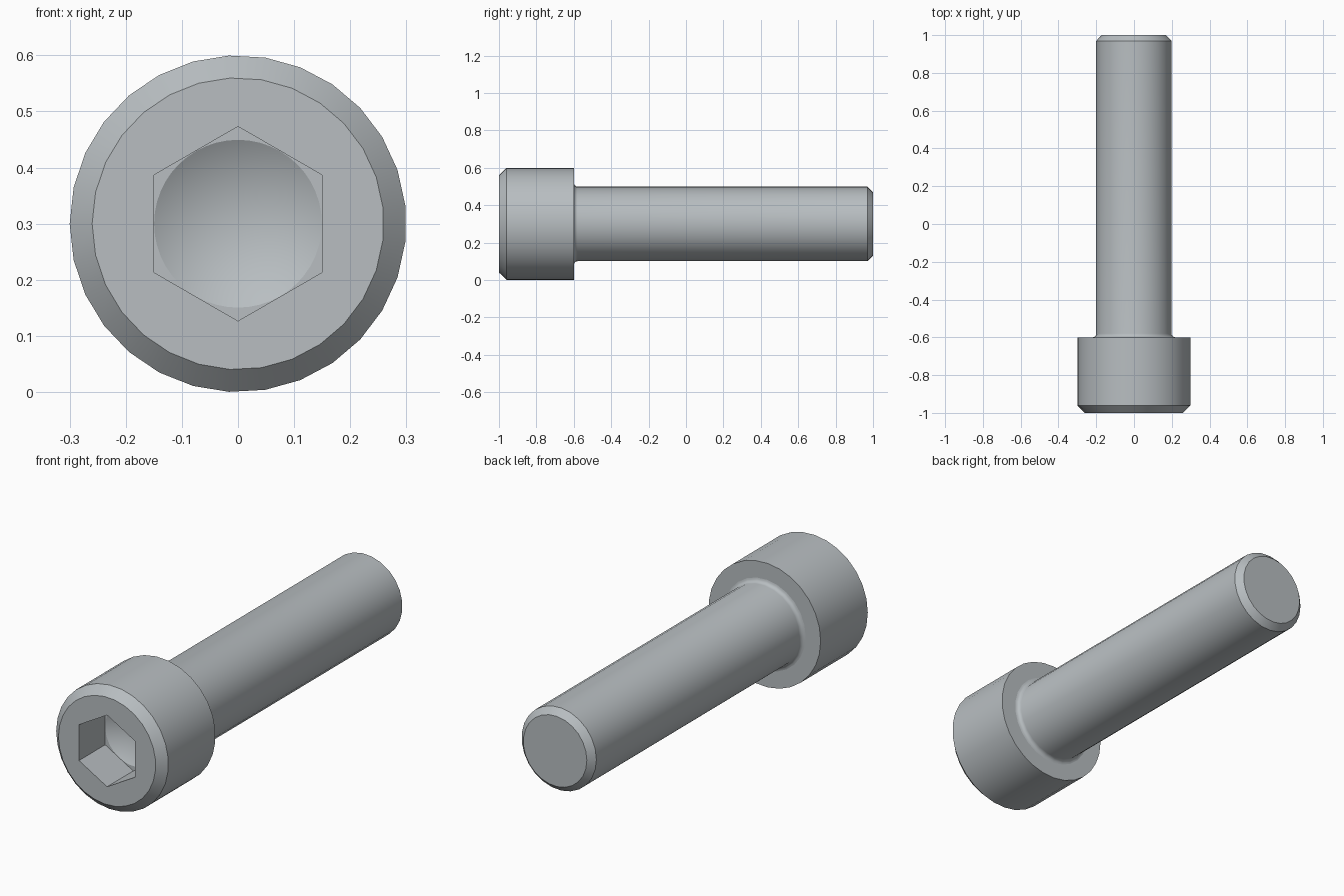
import bpy, bmesh, math

if "Cube" in bpy.data.objects:
    bpy.data.objects.remove(bpy.data.objects["Cube"])

AXIS_Z = 0.3
HEAD_SIDES, SHANK_SIDES, CONE_SIDES = 29, 25, 48

steel = bpy.data.materials.new("steel grey")
steel.diffuse_color = (0.48, 0.515, 0.535, 1)
steel.use_nodes = True
steel.node_tree.nodes["Principled BSDF"].inputs["Base Color"].default_value = steel.diffuse_color


def ring(bm, y, r, n, start=math.pi):
    """Circle of vertices around the screw axis."""
    return [bm.verts.new((r * math.cos(start + math.tau * i / n), y,
                          AXIS_Z + r * math.sin(start + math.tau * i / n)))
            for i in range(n)]


def bridge(bm, a, b, smooth=True):
    """Quads between two rings of equal count."""
    n = len(a)
    for i in range(n):
        j = (i + 1) % n
        bm.faces.new((a[i], a[j], b[j], b[i])).smooth = smooth


def lathe(bm, profile, n):
    """Smooth revolved surface; returns the first and last ring."""
    rings = [ring(bm, y, r, n) for y, r in profile]
    for a, b in zip(rings, rings[1:]):
        bridge(bm, a, b)
    return rings[0], rings[-1]


def flat_annulus(bm, outer, inner):
    """Flat face with a hole, between two rings of any count."""
    edges = []
    for loop in (outer, inner):
        for i, v in enumerate(loop):
            w = loop[(i + 1) % len(loop)]
            edges.append(bm.edges.get((v, w)) or bm.edges.new((v, w)))
    res = bmesh.ops.triangle_fill(bm, edges=edges, use_beauty=True)
    for f in res["geom"]:
        if isinstance(f, bmesh.types.BMFace):
            f.smooth = False


def finish(bm, name):
    mesh = bpy.data.meshes.new(name)
    bm.to_mesh(mesh)
    bm.free()
    mesh.materials.append(steel)
    mesh.set_sharp_from_angle(angle=math.radians(26))
    obj = bpy.data.objects.new(name, mesh)
    bpy.context.collection.objects.link(obj)


# Shank and the fillet under the head
FILLET = 0.02
fillet = [(-0.6 + FILLET * (1 - math.cos(t)), 0.2 + FILLET * (1 - math.sin(t)))
          for t in (math.pi / 2 * k / 4 for k in range(5))]

# Head: chamfered cylinder with its underside
bm = bmesh.new()
front, back = lathe(bm, [(-1, 0.26), (-0.96, 0.3), (-0.6, 0.3)], HEAD_SIDES)
neck = ring(bm, -0.6, 0.2 + FILLET, SHANK_SIDES)
flat_annulus(bm, back, neck)

# Hex socket: flat walls, floor corners and drilled cone
hex_r = 0.15 / math.cos(math.pi / 6)
hex_top = ring(bm, -1, hex_r, 6, math.pi / 2)
hex_floor = ring(bm, -0.8, hex_r, 6, math.pi / 2)
flat_annulus(bm, front, hex_top)
bridge(bm, hex_top, hex_floor, smooth=False)
cone = ring(bm, -0.8, 0.1495, CONE_SIDES)
flat_annulus(bm, hex_floor, cone)
tip = bm.verts.new((0, -0.8 + 0.15 * math.tan(math.pi / 6), AXIS_Z))
for i in range(CONE_SIDES):
    bm.faces.new((cone[i], cone[(i + 1) % CONE_SIDES], tip)).smooth = True
bmesh.ops.recalc_face_normals(bm, faces=bm.faces)
# Make sure the outer wall faces outward
wall = max(bm.faces, key=lambda f: f.calc_center_median().x)
if wall.normal.x < 0:
    bmesh.ops.reverse_faces(bm, faces=bm.faces)
finish(bm, "head")

# Shank: fillet, plain rod, chamfered end and end cap
bm = bmesh.new()
# the last fillet point is at angle 90 degrees, so order runs from head to rod
path = sorted(fillet, key=lambda p: p[0])
path = [(-0.6 + FILLET * (1 - math.cos(t)), 0.2 + FILLET * (1 - math.sin(t)))
        for t in (math.pi / 2 * k / 4 for k in range(5))]
first, end = lathe(bm, path + [(0.97, 0.2), (1.0, 0.17)], SHANK_SIDES)
bm.faces.new(end).smooth = False
bmesh.ops.recalc_face_normals(bm, faces=bm.faces)
wall = max(bm.faces, key=lambda f: f.calc_center_median().y)
if wall.normal.y < 0:
    bmesh.ops.reverse_faces(bm, faces=bm.faces)
finish(bm, "shank")
